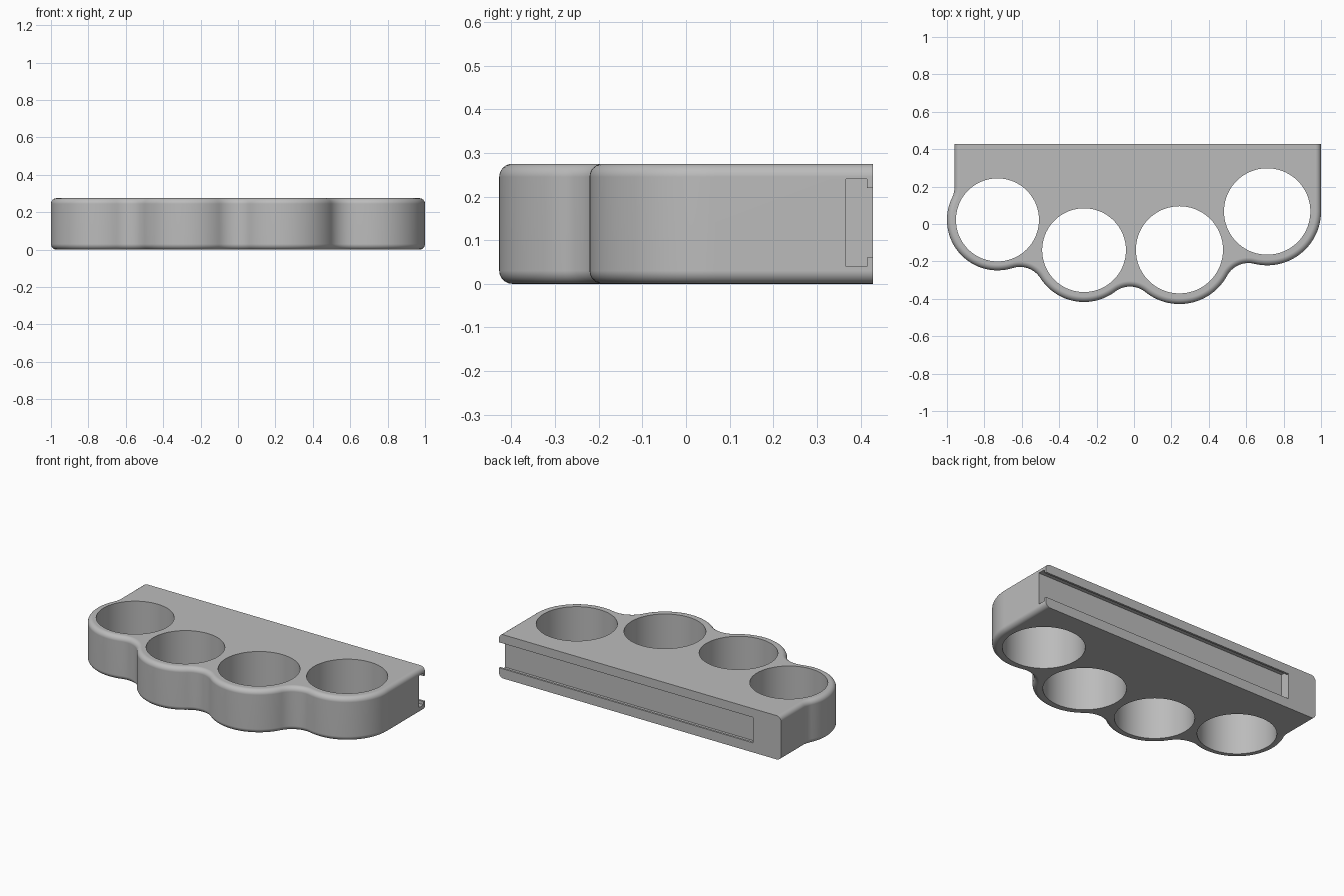
import bpy
import bmesh
import math
from mathutils import Vector

cube = bpy.data.objects.get("Cube")
if cube:
    bpy.data.objects.remove(cube, do_unlink=True)

HEIGHT, BACK, LEFT = 0.275, 0.428, -0.96
BLEND, ROUND = 0.13, 0.03      # concave blend radius, edge rounding
# Each ring: centre x, centre y, hole radius, outer radius
RINGS = [(-0.73, 0.022, 0.222, 0.27), (-0.267, -0.14, 0.224, 0.277),
         (0.243, -0.138, 0.233, 0.29), (0.712, 0.067, 0.231, 0.288)]


def blend_centre(a, b):
    """Centre of the concave blend touching two neighbouring rings."""
    p, q = Vector(a[:2]), Vector(b[:2])
    dist = (q - p).length
    axis = (q - p) / dist
    ra, rb = a[3] + BLEND, b[3] + BLEND
    along = (dist * dist + ra * ra - rb * rb) / (2 * dist)
    drop = math.sqrt(ra * ra - along * along)
    return p + axis * along + Vector((axis.y, -axis.x)) * drop


def arc(centre, radius, start, end, steps):
    return [centre + radius * Vector((math.cos(t), math.sin(t)))
            for t in (start + (end - start) * i / steps for i in range(steps + 1))]


def angle(origin, target):
    d = target - origin
    return math.atan2(d.y, d.x)


def outline(inset):
    """Body outline, counter-clockwise, moved inward by inset."""
    first = RINGS[0]
    side_x = LEFT - BLEND
    rise = math.sqrt((first[3] + BLEND) ** 2 - (first[0] - side_x) ** 2)
    blends = [Vector((side_x, first[1] + rise))]
    blends += [blend_centre(a, b) for a, b in zip(RINGS, RINGS[1:])]
    points = [Vector((LEFT + inset, BACK))]
    for i, ring in enumerate(RINGS):
        c = Vector(ring[:2])
        # Concave blend, turning clockwise
        start = 0 if i == 0 else angle(blends[i], Vector(RINGS[i - 1][:2]))
        end = angle(blends[i], c)
        if end > start:
            end -= math.tau
        points += arc(blends[i], BLEND + inset, start, end, 14)
        # Convex ring wall, turning counter-clockwise
        start = angle(c, blends[i])
        end = angle(c, blends[i + 1]) if i < 3 else 0
        if end < start:
            end += math.tau
        points += arc(c, ring[3] - inset, start, end, 32)[1:-1 if i < 3 else None]
    points.append(Vector((RINGS[3][0] + RINGS[3][3] - inset, BACK)))
    return points


def finish(name, bm):
    bmesh.ops.recalc_face_normals(bm, faces=bm.faces)
    mesh = bpy.data.meshes.new(name)
    bm.to_mesh(mesh)
    bm.free()
    obj = bpy.data.objects.new(name, mesh)
    bpy.context.collection.objects.link(obj)
    return obj


# Body: stacked outlines with rounded top and bottom edges
levels = []
for i in range(7):
    t = math.pi / 2 * i / 6
    levels.append((ROUND * (1 - math.sin(t)), ROUND * (1 - math.cos(t))))
levels += [(inset, HEIGHT - z) for inset, z in reversed(levels)]
bm = bmesh.new()
loops = [[bm.verts.new((p.x, p.y, z)) for p in outline(inset)] for inset, z in levels]
for low, high in zip(loops, loops[1:]):
    for i in range(len(low)):
        j = (i + 1) % len(low)
        bm.faces.new((low[i], low[j], high[j], high[i]))
bm.faces.new(loops[0][::-1])
bm.faces.new(loops[-1])
bmesh.ops.dissolve_degenerate(bm, dist=1e-5, edges=bm.edges)
body = finish("ring_holder_body", bm)

# Cutters: four finger holes and the T-shaped rear slot, open at the left end
cutters = []
for x, y, hole, outer in RINGS:
    bm = bmesh.new()
    bmesh.ops.create_cone(bm, cap_ends=True, segments=72, radius1=hole, radius2=hole, depth=1)
    bmesh.ops.translate(bm, verts=bm.verts, vec=(x, y, 0))
    cutters.append(finish("hole_cutter", bm))

bm = bmesh.new()
section = [(0.367, 0.04), (0.415, 0.04), (0.415, 0.06), (0.5, 0.06)]
section += [(y, HEIGHT + 0.005 - z) for y, z in reversed(section)]
face = bm.faces.new([bm.verts.new((-0.765, y, z)) for y, z in section])
out = bmesh.ops.extrude_face_region(bm, geom=[face])
moved = [v for v in out["geom"] if isinstance(v, bmesh.types.BMVert)]
bmesh.ops.translate(bm, verts=moved, vec=(2, 0, 0))
cutters.append(finish("slot_cutter", bm))

bpy.context.view_layer.objects.active = body
body.select_set(True)
for cutter in cutters:
    cutter.hide_render = True
    cut = body.modifiers.new("cut", "BOOLEAN")
    cut.operation = "DIFFERENCE"
    cut.solver = "EXACT"
    cut.object = cutter
    bpy.ops.object.modifier_apply(modifier=cut.name)
    bpy.data.objects.remove(cutter, do_unlink=True)

# Grey plastic
grey = bpy.data.materials.new("grey_plastic")
grey.use_nodes = True
colour = (0.5, 0.5, 0.5, 1)
grey.diffuse_color = colour
grey.node_tree.nodes["Principled BSDF"].inputs["Base Color"].default_value = colour
body.data.materials.clear()
body.data.materials.append(grey)

# Smooth walls with crisp rims and flat caps
bpy.ops.object.select_all(action="DESELECT")
body.select_set(True)
bpy.ops.object.shade_smooth_by_angle(angle=math.radians(30))
weighted = body.modifiers.new("flat_caps", "WEIGHTED_NORMAL")
weighted.keep_sharp = True
